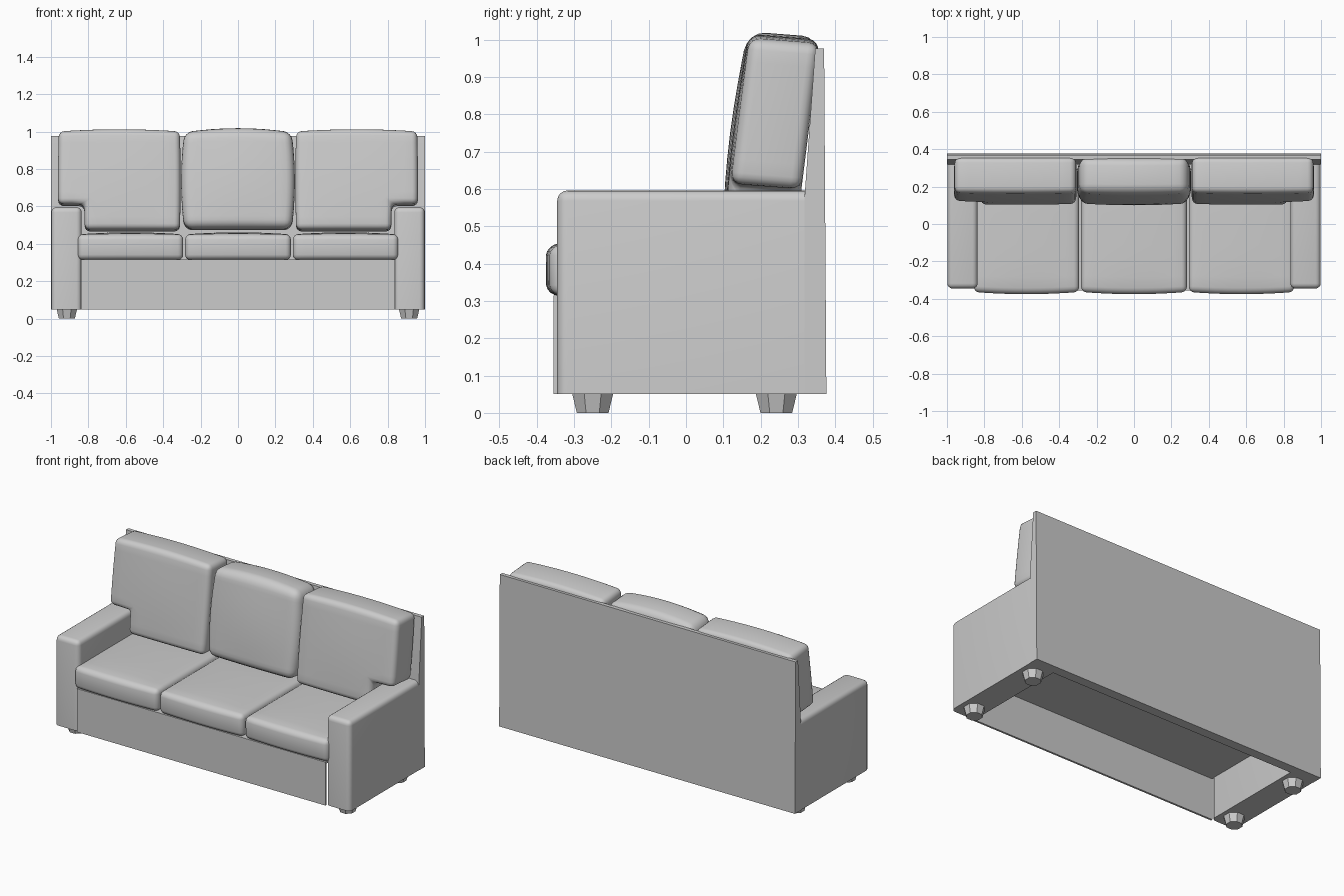
import bpy, bmesh, math

if "Cube" in bpy.data.objects:
    bpy.data.objects.remove(bpy.data.objects["Cube"])


def finish(name, bm, mirror=False, angle=40):
    """Turn a bmesh into a smooth-shaded object, optionally mirrored in x."""
    bmesh.ops.recalc_face_normals(bm, faces=bm.faces)
    me = bpy.data.meshes.new(name)
    bm.to_mesh(me)
    bm.free()
    ob = bpy.data.objects.new(name, me)
    bpy.context.collection.objects.link(ob)
    bpy.ops.object.select_all(action='DESELECT')
    ob.select_set(True)
    bpy.context.view_layer.objects.active = ob
    bpy.ops.object.shade_smooth_by_angle(angle=math.radians(angle))
    if mirror:
        m = ob.modifiers.new("mirror", 'MIRROR')
        m.use_mirror_merge = False
    return ob


def prism(profile, x0, x1):
    """Extrude a (y, z) profile along x."""
    bm = bmesh.new()
    f = bm.faces.new([bm.verts.new((x0, y, z)) for y, z in profile])
    r = bmesh.ops.extrude_face_region(bm, geom=[f])
    for v in r['geom']:
        if isinstance(v, bmesh.types.BMVert):
            v.co.x = x1
    bm.faces.new(list(reversed(f.verts))) if not f.is_valid else None
    bmesh.ops.recalc_face_normals(bm, faces=bm.faces)
    return bm


def steps(a, b, n):
    return [a + (b - a) * i / n for i in range(n + 1)]


def cushion(name, xs, vs, depth, radius, shape, notch=None, mirror=False):
    """Rounded slab over an (x, v) grid, minus a notch, bent by shape(x, v, w)."""
    bm = bmesh.new()
    grid = {}

    def vert(i, j, w):
        if (i, j, w) not in grid:
            grid[i, j, w] = bm.verts.new((xs[i], vs[j], w * depth))
        return grid[i, j, w]

    cells = {(i, j) for i in range(len(xs) - 1) for j in range(len(vs) - 1)
             if not (notch and xs[i] >= notch[0] - 1e-5 and vs[j + 1] <= notch[1] + 1e-5)}
    for i, j in cells:
        quad = [(i, j), (i + 1, j), (i + 1, j + 1), (i, j + 1)]
        for w in (0, 1):
            bm.faces.new([vert(a, b, w) for a, b in quad])
        sides = [(i, j - 1), (i + 1, j), (i, j + 1), (i - 1, j)]
        for k, s in enumerate(sides):
            if s not in cells:
                a, b = quad[k], quad[(k + 1) % 4]
                bm.faces.new([vert(*a, 0), vert(*b, 0), vert(*b, 1), vert(*a, 1)])
    bmesh.ops.recalc_face_normals(bm, faces=bm.faces)
    sharp = [e for e in bm.edges if e.calc_face_angle(0) > 1]
    bmesh.ops.bevel(bm, geom=sharp, offset=radius, segments=4, profile=0.5,
                    affect='EDGES', clamp_overlap=True)
    for v in bm.verts:
        v.co = shape(*v.co)
    return finish(name, bm, mirror, 60)


# Back panel, slightly leaning
finish("back_panel", prism([(0.376, 0.05), (0.37, 0.976), (0.346, 0.976),
                            (0.317, 0.57), (0.317, 0.05)], -1, 1))

# Front rail with the seat deck behind it, open underneath
finish("base_frame", prism([(-0.355, 0.05), (-0.355, 0.315), (0.325, 0.315),
                            (0.325, 0.303), (-0.343, 0.303), (-0.343, 0.05)], -0.84, 0.84))

# Arms with rounded top and front
bm = prism([(-0.345, 0.05), (0.36, 0.05), (0.36, 0.596), (-0.345, 0.596)], 0.836, 0.998)
soft = [e for e in bm.edges
        if not all(v.co.z < 0.06 for v in e.verts) and not all(v.co.y > 0.35 for v in e.verts)]
bmesh.ops.bevel(bm, geom=soft, offset=0.028, segments=4, profile=0.5, affect='EDGES')
finish("arm", bm, mirror=True)

# Tapered feet
bm = bmesh.new()
for y in (-0.25, 0.242):
    r = bmesh.ops.create_cone(bm, cap_ends=True, segments=8, radius1=0.046, radius2=0.06, depth=0.054)
    for v in r['verts']:
        co = v.co.copy()
        c, s = math.cos(math.pi / 8), math.sin(math.pi / 8)
        v.co = (0.915 + co.x * c - co.y * s, y + co.x * s + co.y * c, co.z + 0.027)
finish("foot", bm, mirror=True)


# Seat cushions: crowned top and bowed front
def seat_shape(cx):
    def shape(x, y, z):
        u = 1 - min(1, abs((x - cx) / 0.283)) ** 2
        v = 1 - min(1, abs((y + 0.03) / 0.335)) ** 4
        front = max(0, (-0.2 - y) / 0.16)
        mid = 1 - ((z - 0.07) / 0.07) ** 2
        y -= front * (0.012 * u + 0.006 * mid)
        z += 0.012 * u * v * z / 0.14
        return (x, y, z + 0.314)
    return shape


seat_y = steps(-0.359, 0.3, 8)
cushion("seat_cushion_middle", steps(-0.283, 0.283, 8), seat_y, 0.136, 0.028, seat_shape(0))
cushion("seat_cushion_outer", steps(0.293, 0.857, 8), seat_y, 0.136, 0.028,
        seat_shape(0.575), mirror=True)


# Back cushions: puffed front, crowned top, tilted backwards
def back_shape(cx, hw, puff, crown, pinch):
    def shape(x, z, w):
        u = max(0, 1 - ((x - cx) / hw) ** 2)
        t = (z - 0.735) / 0.265
        v = max(0, 1 - t * t)
        front = 1 - w / 0.188
        x += -pinch * (x - cx) / hw * t * t
        top = max(0, t) ** 3
        y = 0.104 + (z - 0.47) * 0.125 + w - puff * front * u * (0.25 + 0.75 * v)
        z += top * crown * (u - 0.3) - 0.08 * (w - 0.08)
        return (x, y, z)
    return shape


cushion("back_cushion_middle", steps(-0.304, 0.304, 8), steps(0.478, 1.0, 8), 0.188, 0.045,
        back_shape(0, 0.304, 0.02, 0.022, 0.018))
cushion("back_cushion_outer", steps(0.307, 0.822, 7) + [0.89, 0.962],
        [0.472, 0.54] + steps(0.608, 1.0, 6), 0.188, 0.03,
        back_shape(0.634, 0.328, 0.012, 0.012, 0.004), notch=(0.822, 0.608), mirror=True)
